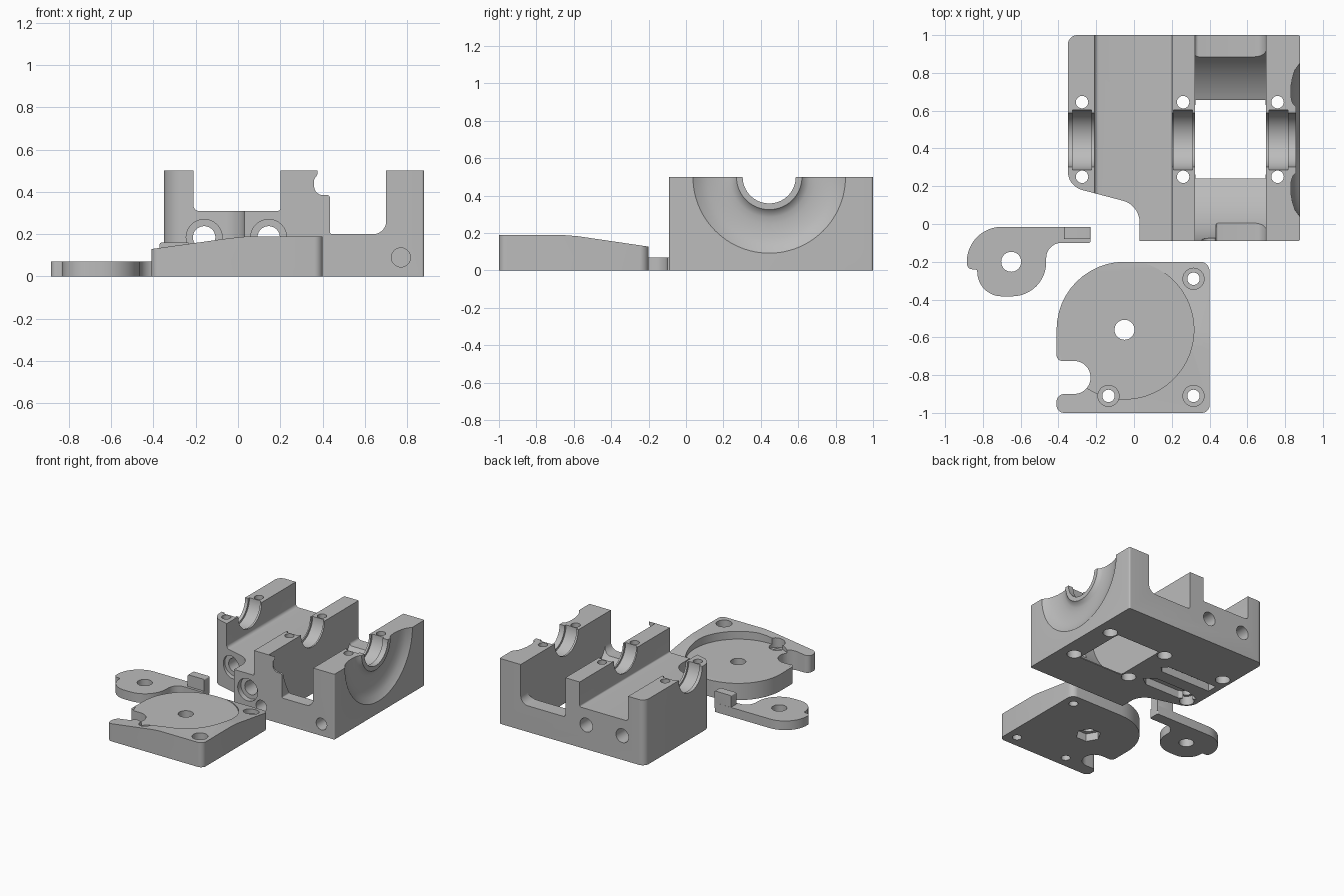
import bpy, bmesh, math
from mathutils import Vector

if "Cube" in bpy.data.objects:
    bpy.data.objects.remove(bpy.data.objects["Cube"])

gray = bpy.data.materials.new("light gray")
gray.diffuse_color = (0.5, 0.5, 0.5, 1)
gray.use_nodes = True
gray.node_tree.nodes["Principled BSDF"].inputs["Base Color"].default_value = gray.diffuse_color


def place(axis, a, b, t):
    return {'x': (t, a, b), 'y': (a, t, b), 'z': (a, b, t)}[axis]


def fillet(pts):
    """Round the corners of a 2D outline given as (a, b, radius)."""
    out = []
    for i, p in enumerate(pts):
        c = Vector(p[:2])
        r = p[2] if len(p) > 2 else 0
        if not r:
            out.append(c)
            continue
        u = (Vector(pts[i - 1][:2]) - c).normalized()
        v = (Vector(pts[(i + 1) % len(pts)][:2]) - c).normalized()
        half = u.angle(v) / 2
        center = c + (u + v).normalized() * (r / math.sin(half))
        s, e = c + u * (r / math.tan(half)) - center, c + v * (r / math.tan(half)) - center
        sweep = s.angle_signed(e)
        n = max(3, int(abs(sweep) * (8 if r > 0.1 else 5)))
        a0 = math.atan2(s.y, s.x)
        for k in range(n + 1):
            a = a0 - sweep * k / n
            out.append(center + Vector((math.cos(a), math.sin(a))) * r)
    return out


def loft(name, rings):
    """Skin a stack of equal rings and cap both ends."""
    bm = bmesh.new()
    rows = [[bm.verts.new(p) for p in ring] for ring in rings]
    n = len(rows[0])
    for lo, hi in zip(rows, rows[1:]):
        for i in range(n):
            bm.faces.new((lo[i], lo[(i + 1) % n], hi[(i + 1) % n], hi[i]))
    bm.faces.new(rows[0])
    bm.faces.new(rows[-1])
    bmesh.ops.recalc_face_normals(bm, faces=bm.faces)
    me = bpy.data.meshes.new(name)
    bm.to_mesh(me)
    bm.free()
    me.materials.append(gray)
    ob = bpy.data.objects.new(name, me)
    bpy.context.collection.objects.link(ob)
    return ob


def prism(name, axis, pts, t0, t1):
    outline = fillet(pts)
    return loft(name, [[place(axis, p.x, p.y, t) for p in outline] for t in (t0, t1)])


def lathe(name, axis, a, b, profile, seg=32, turn=0):
    return loft(name, [[place(axis, a + r * math.cos(turn + k * math.tau / seg),
                              b + r * math.sin(turn + k * math.tau / seg), t)
                        for k in range(seg)] for t, r in profile])


def boolean(ob, tool, op='DIFFERENCE'):
    bpy.context.view_layer.objects.active = ob
    m = ob.modifiers.new("cut", 'BOOLEAN')
    m.object, m.operation, m.solver = tool, op, 'EXACT'
    bpy.ops.object.modifier_apply(modifier=m.name)
    bpy.data.objects.remove(tool)


def cut_prism(ob, axis, pts, t0, t1):
    boolean(ob, prism("cutter", axis, pts, t0, t1))


def cut_round(ob, axis, a, b, r, t0, t1, seg=32, turn=0):
    boolean(ob, lathe("cutter", axis, a, b, [(t0, r), (t1, r)], seg, turn))


def rect(a0, a1, b0, b1, r=0):
    return [(a0, b0, r), (a1, b0, r), (a1, b1, r), (a0, b1, r)]


# --- Housing body ---
housing = prism("housing", 'z', [
    (0.03, -0.09), (0.88, -0.09, 0.012), (0.88, 1.0, 0.012), (-0.35, 1.0, 0.05),
    (-0.35, 0.2, 0.1), (0.03, 0.1, 0.12)], 0, 0.5)
AY, AZ = 0.445, 0.5

# long channel between left and middle walls
cut_prism(housing, 'y', [(-0.21, 0.31, 0.025), (0.2, 0.31, 0.012),
                         (0.2, 0.6), (-0.21, 0.6)], -0.3, 1.2)
# round rotor pocket, floor window, end openings
cut_round(housing, 'x', AY, AZ, 0.533, 0.322, 0.7, 96)
cut_prism(housing, 'z', rect(0.325, 0.697, 0.24, 0.657), -0.1, 0.3)
cut_prism(housing, 'y', [(0.375, 0.6), (0.375, 0.48, 0.015), (0.36, 0.46, 0.01),
                         (0.36, 0.385, 0.04), (0.435, 0.385, 0.015), (0.435, 0.2, 0.01),
                         (0.7, 0.2, 0.06), (0.7, 0.6)], -0.2, 0.2)
cut_prism(housing, 'y', [(0.322, 0.2, 0.02), (0.7, 0.2, 0.06),
                         (0.7, 0.6), (0.322, 0.6)], 0.6, 1.2)
# dished recess on the right face, with a raised collar
boolean(housing, lathe("cutter", 'x', AY, AZ, [
    (0.858, 0.175), (0.842, 0.19), (0.833, 0.215), (0.83, 0.25), (0.832, 0.29),
    (0.839, 0.33), (0.852, 0.37), (0.88, 0.408), (0.9, 0.43)], 96))
# shaft bore and bearing seats
cut_round(housing, 'x', AY, AZ, 0.142, -0.5, 1.0, 64)
for x in (-0.275, 0.26, 0.765):
    cut_round(housing, 'x', AY, AZ, 0.158, x - 0.05, x + 0.05, 64)

# clamp screw holes with counterbores underneath
for x in (-0.275, 0.26, 0.76):
    for y in (0.25, 0.645):
        cut_round(housing, 'z', x, y, 0.033, -0.1, 0.7, 24)
        cut_round(housing, 'z', x, y, 0.052, -0.1, 0.07, 24)
# lengthwise rod holes with front counterbores
for x, y in ((-0.16, 0.19), (0.145, -0.05)):
    cut_round(housing, 'y', x, 0.185, 0.053, -0.3, 1.2)
    cut_round(housing, 'y', x, 0.185, 0.085, -0.3, y)
# blind mounting holes
for x in (0.26, 0.77):
    cut_round(housing, 'y', x, 0.09, 0.045, -0.2, 0.06)
# slots in the underside
cut_prism(housing, 'z', [(-0.3, 0.46), (0.13, 0.46), (0.17, 0.5), (0.13, 0.54),
                         (-0.3, 0.54)], -0.1, 0.06)
cut_prism(housing, 'z', [(-0.31, 0.32), (-0.2, 0.25), (0.1, 0.25), (0.17, 0.3),
                         (0.1, 0.36), (-0.2, 0.36)], -0.1, 0.06)

# --- Cover plate ---
cover_outline = [
    (-0.41, -1.0, 0.04), (0.4, -1.0, 0.04), (0.4, -0.2, 0.05), (-0.41, -0.2, 0.36),
    (-0.41, -0.725, 0.03), (-0.23, -0.725, 0.086), (-0.23, -0.9, 0.086), (-0.41, -0.9, 0.04)]
cover = prism("cover_plate", 'z', cover_outline, 0, 0.188)
# rim slopes down toward the back and the left
cut_prism(cover, 'x', [(-0.66, 0.189), (-0.58, 0.183), (-0.24, 0.133), (-0.1, 0.112),
                       (-0.1, 0.4), (-0.66, 0.4)], -0.6, 0.6)
cut_prism(cover, 'y', [(0.04, 0.189), (-0.04, 0.181), (-0.37, 0.135), (-0.5, 0.117),
                       (-0.5, 0.4), (0.04, 0.4)], -1.2, 0)
# round pocket, pivot hole and hex nut recess
cut_round(cover, 'z', -0.05, -0.56, 0.367, 0.128, 0.4, 96)
cut_round(cover, 'z', -0.05, -0.56, 0.053, -0.1, 0.4)
cut_round(cover, 'z', -0.05, -0.56, 0.09, -0.1, 0.06, 6)
for x, y in ((0.315, -0.29), (0.315, -0.91), (-0.135, -0.91)):
    cut_round(cover, 'z', x, y, 0.033, -0.1, 0.4, 24)
    cut_round(cover, 'z', x, y, 0.056, 0.1, 0.4, 24)

# --- Lever ---
lever = prism("lever", 'z', [
    (-0.885, -0.015, 0.185), (-0.23, -0.015, 0.01), (-0.23, -0.1, 0.01), (-0.465, -0.1, 0.08),
    (-0.465, -0.383, 0.18), (-0.83, -0.383, 0.13), (-0.83, -0.24, 0.012),
    (-0.885, -0.24, 0.03)], 0, 0.07)
boolean(lever, prism("tab", 'y', [(-0.37, 0.03), (-0.23, 0.03), (-0.23, 0.16, 0.008),
                                  (-0.37, 0.16, 0.008)], -0.08, -0.0155), 'UNION')
cut_round(lever, 'z', -0.65, -0.2, 0.053, -0.1, 0.2)

# smooth round surfaces, keep machined edges sharp
for ob in (housing, cover, lever):
    bpy.ops.object.select_all(action='DESELECT')
    ob.select_set(True)
    bpy.context.view_layer.objects.active = ob
    bpy.ops.object.shade_smooth_by_angle(angle=math.radians(30))
